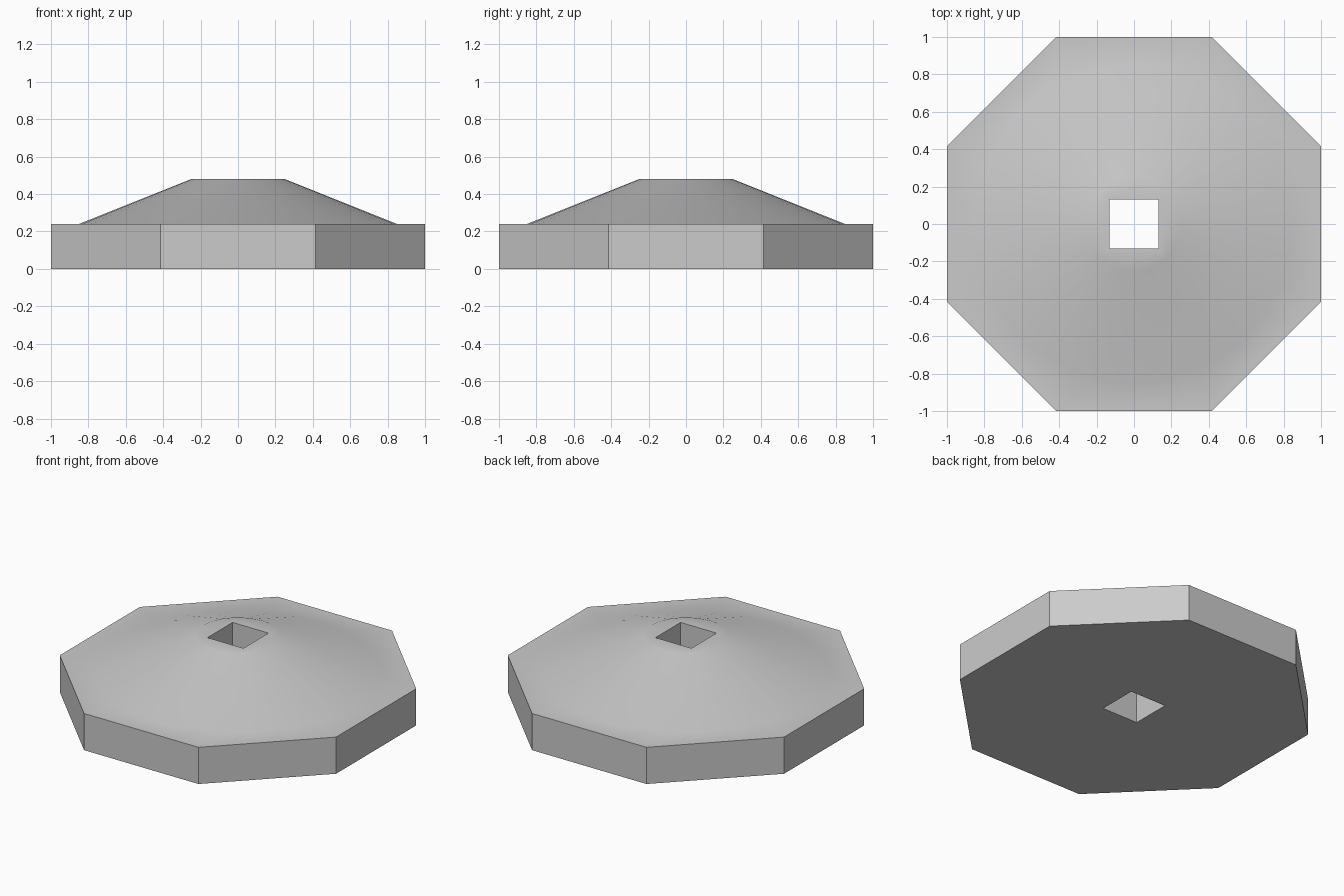
import bpy
import bmesh
from math import cos, sin, pi, radians

cube = bpy.data.objects.get("Cube")
if cube:
    bpy.data.objects.remove(cube, do_unlink=True)

STEPS = 32


def grey_material():
    mat = bpy.data.materials.new("plain grey")
    mat.use_nodes = True
    colour = (0.6, 0.6, 0.6, 1)
    mat.diffuse_color = colour
    mat.node_tree.nodes["Principled BSDF"].inputs["Base Color"].default_value = colour
    return mat


def ring(bm, size, z, sides=0):
    """Ring of points on a circle, or on a regular polygon given its inner radius."""
    verts = []
    for i in range(STEPS):
        a = 2 * pi * i / STEPS
        r = size
        if sides:
            sector = 2 * pi / sides
            r = size / cos((a + sector / 2) % sector - sector / 2)
        verts.append(bm.verts.new((r * cos(a), r * sin(a), z)))
    return verts


# Octagonal base, conical hub and square shaft hole as one closed section
bm = bmesh.new()
rings = [
    ring(bm, 0.13, 0, 4),
    ring(bm, 1, 0, 8),
    ring(bm, 1, 0.24, 8),
    ring(bm, 0.85, 0.24),
    ring(bm, 0.25, 0.48),
    ring(bm, 0.13, 0.48, 4),
]
for k, low in enumerate(rings):
    high = rings[(k + 1) % len(rings)]
    for i in range(STEPS):
        j = (i + 1) % STEPS
        bm.faces.new((low[i], low[j], high[j], high[i]))
bmesh.ops.recalc_face_normals(bm, faces=bm.faces)

mesh = bpy.data.meshes.new("octagonal_hub")
bm.to_mesh(mesh)
bm.free()
mesh.materials.append(grey_material())
hub = bpy.data.objects.new("octagonal_hub", mesh)
bpy.context.collection.objects.link(hub)

# Soft cone, crisp rim and hole
bpy.ops.object.select_all(action='DESELECT')
hub.select_set(True)
bpy.context.view_layer.objects.active = hub
bpy.ops.object.shade_smooth_by_angle(angle=radians(30))
